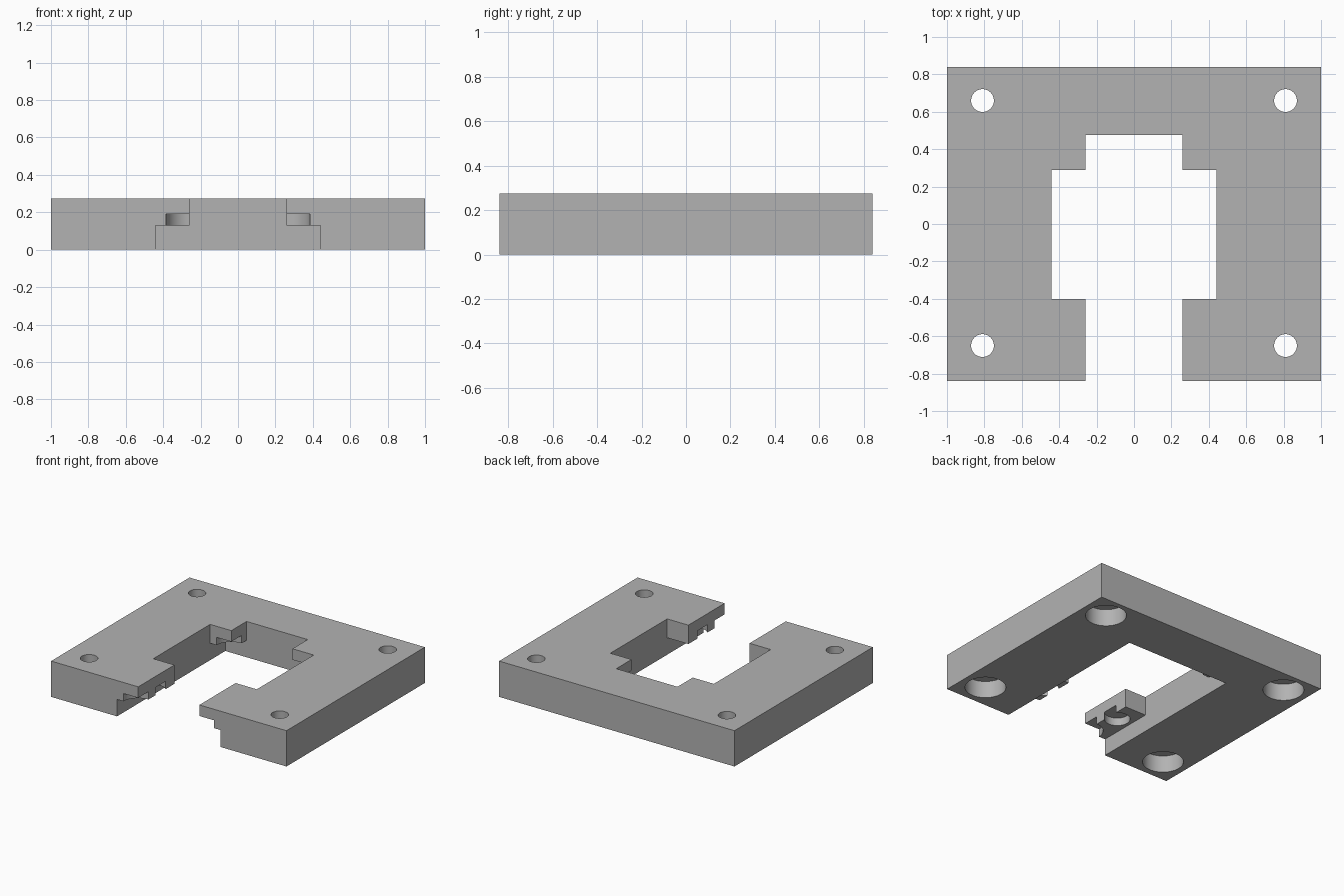
import bpy

if "Cube" in bpy.data.objects:
    bpy.data.objects.remove(bpy.data.objects["Cube"], do_unlink=True)

grey = bpy.data.materials.new("plain_grey")
grey.use_nodes = True
grey.diffuse_color = (0.45, 0.45, 0.45, 1)
grey.node_tree.nodes["Principled BSDF"].inputs["Base Color"].default_value = (0.45, 0.45, 0.45, 1)


def box(name, x, y, z):
    """Box from (min, max) ranges."""
    bpy.ops.mesh.primitive_cube_add(size=1)
    ob = bpy.context.object
    ob.name = name
    for v in ob.data.vertices:
        for i, (lo, hi) in enumerate((x, y, z)):
            v.co[i] = hi if v.co[i] > 0 else lo
    return ob


def cylinder(name, x, y, radius, z):
    bpy.ops.mesh.primitive_cylinder_add(
        vertices=48, radius=radius, depth=z[1] - z[0],
        location=(x, y, (z[0] + z[1]) / 2))
    ob = bpy.context.object
    ob.name = name
    return ob


TOP, LEDGE, POCKET = 0.275, 0.13, 0.19
plate = box("mounting_plate", (-1, 1), (-0.84, 0.84), (0, TOP))
plate.data.materials.append(grey)

# Open slot, wide window and wide channel under the four tabs
cutters = [
    box("channel_cutter", (-0.44, 0.44), (-1, 0.475), (-0.1, LEDGE)),
    box("slot_cutter", (-0.26, 0.26), (-1, 0.475), (-0.1, TOP + 0.1)),
    box("window_cutter", (-0.44, 0.44), (-0.4, 0.29), (-0.1, TOP + 0.1)),
]

for side in (-1, 1):
    # Counterbored corner holes
    for y in (-0.65, 0.66):
        cutters.append(cylinder("hole_cutter", side * 0.81, y, 0.061, (-0.1, TOP + 0.1)))
        cutters.append(cylinder("counterbore_cutter", side * 0.81, y, 0.143, (-0.1, LEDGE)))
    # Round pockets in the underside of the tabs
    for x, y, r in ((0.26, -0.84, 0.125), (0.325, -0.57, 0.09), (0.26, 0.29, 0.125)):
        cutters.append(cylinder("pocket_cutter", side * x, y, r, (0.08, POCKET)))

for cutter in cutters:
    cutter.hide_render = True
    mod = plate.modifiers.new(cutter.name, "BOOLEAN")
    mod.operation = "DIFFERENCE"
    mod.solver = "EXACT"
    mod.object = cutter

# Keep the finished plate, drop the cutters
bpy.context.view_layer.update()
graph = bpy.context.evaluated_depsgraph_get()
mesh = bpy.data.meshes.new_from_object(plate.evaluated_get(graph))
plate.modifiers.clear()
plate.data = mesh
mesh.materials.clear()
mesh.materials.append(grey)
for poly in mesh.polygons:
    poly.material_index = 0
for cutter in cutters:
    bpy.data.objects.remove(cutter, do_unlink=True)

bpy.ops.object.select_all(action="DESELECT")
plate.select_set(True)
bpy.context.view_layer.objects.active = plate
bpy.ops.object.shade_smooth_by_angle()
